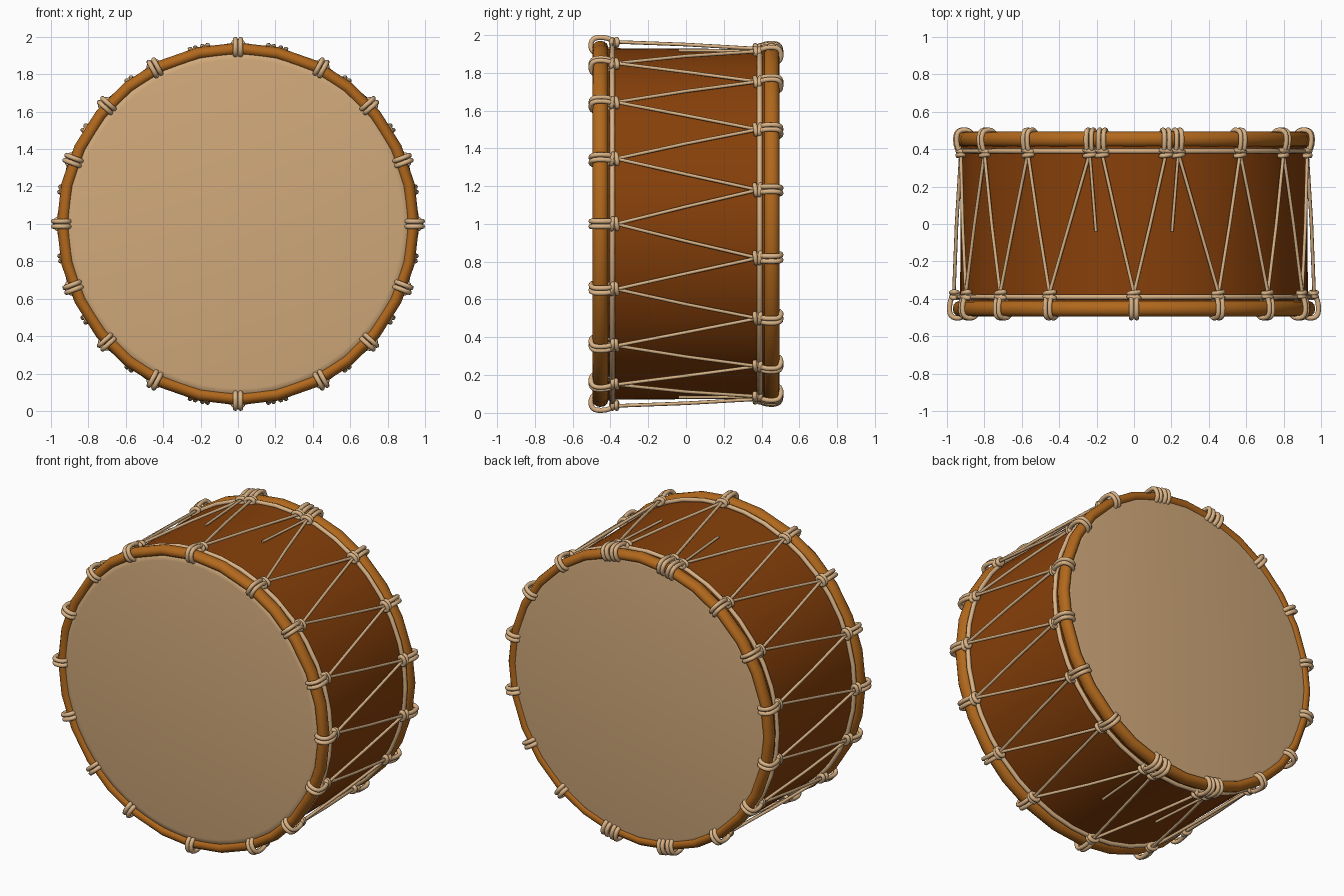
import bpy, bmesh
from math import sin, cos, pi, radians
from mathutils import Vector

cube = bpy.data.objects.get("Cube")
if cube:
    bpy.data.objects.remove(cube, do_unlink=True)


def material(name, rgb):
    m = bpy.data.materials.new(name)
    m.use_nodes = True
    col = [(c / 255) ** 2.2 for c in rgb] + [1]
    m.diffuse_color = col
    m.node_tree.nodes["Principled BSDF"].inputs["Base Color"].default_value = col
    return m


SHELL = material("dark wood", (134, 66, 18))
HOOP = material("light wood", (176, 104, 34))
SKIN = material("drum skin", (208, 168, 122))
ROPE = material("rope", (216, 177, 132))


def at(angle, r, y, side=0):
    """Point at an angle from the top, a radius, a depth and a sideways shift."""
    return Vector((r * sin(angle) + side * cos(angle), y,
                   1 + r * cos(angle) - side * sin(angle)))


def lathe(name, profile, sides, mat, closed=False):
    """Revolve (radius, depth) points about the drum's axis."""
    bm = bmesh.new()
    rings = []
    for r, y in profile:
        if r == 0:
            rings.append([bm.verts.new(at(0, 0, y))] * sides)
        else:
            rings.append([bm.verts.new(at(2 * pi * i / sides, r, y)) for i in range(sides)])
    pairs = list(zip(rings, rings[1:]))
    if closed:
        pairs.append((rings[-1], rings[0]))
    for a, b in pairs:
        for i in range(sides):
            j = (i + 1) % sides
            quad = list(dict.fromkeys((a[i], a[j], b[j], b[i])))
            bm.faces.new(quad)
    bmesh.ops.recalc_face_normals(bm, faces=bm.faces)
    mesh = bpy.data.meshes.new(name)
    bm.to_mesh(mesh)
    bm.free()
    obj = bpy.data.objects.new(name, mesh)
    bpy.context.collection.objects.link(obj)
    mesh.materials.append(mat)
    finish(obj)
    return obj


def finish(obj):
    bpy.ops.object.select_all(action='DESELECT')
    obj.select_set(True)
    bpy.context.view_layer.objects.active = obj
    if obj.type == 'CURVE':
        bpy.ops.object.convert(target='MESH')
    bpy.ops.object.shade_smooth_by_angle(angle=radians(50))


def ropes(name, paths, thickness, loop):
    """Round cords along point paths; loops are smoothed and closed."""
    cu = bpy.data.curves.new(name, 'CURVE')
    cu.dimensions = '3D'
    cu.bevel_depth = thickness
    cu.bevel_resolution = 2
    cu.use_fill_caps = True
    for path in paths:
        sp = cu.splines.new('NURBS' if loop else 'POLY')
        sp.points.add(len(path) - 1)
        for p, co in zip(sp.points, path):
            p.co = (*co, 1)
        if loop:
            sp.use_cyclic_u = True
            sp.order_u = 3
            sp.resolution_u = 3
    cu.materials.append(ROPE)
    obj = bpy.data.objects.new(name, cu)
    bpy.context.collection.objects.link(obj)
    finish(obj)


def ellipse(r, y, dr, dy, n):
    return [(r + dr * cos(2 * pi * i / n), y + dy * sin(2 * pi * i / n)) for i in range(n)]


# Knot angles from the top; each list is mirrored to the other side
front = [radians(a) for a in (0, 28, 48, 69, 90, 111, 132, 152, 180)]
back = [radians(a) for a in (10.5, 14.5, 37, 58, 79, 101, 122, 143, 165.5, 169.5)]

# Shell
lathe("shell", [(0.9, -0.44), (0.93, -0.44), (0.925, 0.44), (0.9, 0.44)], 64, SHELL)

for label, s, grow, angles in (("front", -1, 0.0, front), ("back", 1, -0.018, back)):
    # Skin, hoop and the rope ring behind it
    lathe(label + "_skin", [(0.92, s * 0.435), (0.922, s * 0.462), (0.908, s * 0.478),
                            (0.88, s * 0.483), (0, s * 0.483)], 56, SKIN)
    lathe(label + "_hoop", ellipse(0.936 + grow, s * 0.453, 0.033, 0.041, 12), 28, HOOP, True)
    lathe(label + "_rope_ring", ellipse(0.942 + grow / 2, s * 0.39, 0.014, 0.014, 8),
          40, ROPE, True)

    # Double loops over the hoop, tied off by two collars
    wraps, collars = [], []
    mirrored = angles + [-a for a in angles if 0 < a < 3.14]
    for a in mirrored:
        for side in (-0.014, 0.014):
            wraps.append([at(a, r + grow, s * y, side) for r, y in (
                (0.955, 0.37), (0.985, 0.41), (0.988, 0.48), (0.965, 0.503),
                (0.92, 0.503), (0.895, 0.47), (0.92, 0.40))])
        for k, y in ((1, 0.367), (-1, 0.391)):
            collars.append([at(a, 0.96 + grow + 0.019 * sin(t), s * y + 0.004 * k * cos(t),
                               0.03 * cos(t))
                            for t in (2 * pi * i / 8 for i in range(8))])
    ropes(label + "_hoop_loops", wraps, 0.0135, True)
    ropes(label + "_knot_collars", collars, 0.0125, True)

# Zigzag lacing: each front knot runs to the back knots on either side
laces = []
for m in (1, -1):
    for i, a in enumerate(front):
        ends = back[2 * 0:1] if i == 0 else back[-1:] if i == 8 else back[i:i + 2]
        for b in ends:
            laces.append([at(m * a, 0.963, -0.37), at(m * (a + b) / 2, 0.953, 0),
                          at(m * b, 0.943, 0.38)])
ropes("laces", laces, 0.0095, False)

# Loose rope ends beside the paired knots
tails = []
for m in (1, -1):
    for a, b in ((14.5, 12.5), (165.5, 167.5)):
        tails.append([at(m * radians(a), 0.946, 0.38), at(m * radians(b), 0.94, -0.04)])
ropes("loose_ends", tails, 0.0085, False)
